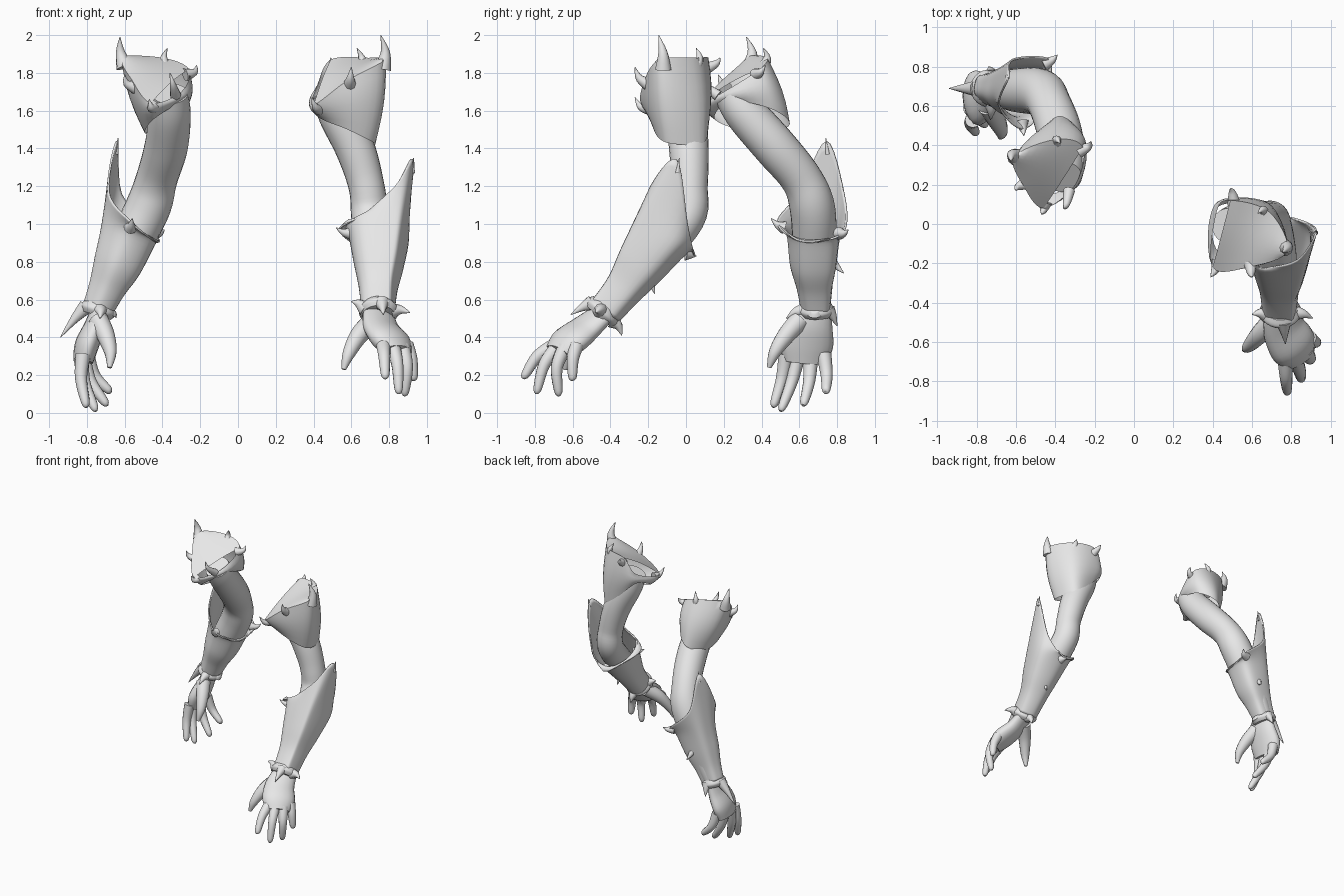
import bpy, bmesh, math
from mathutils import Vector as V

if "Cube" in bpy.data.objects:
    bpy.data.objects.remove(bpy.data.objects["Cube"])

grey = bpy.data.materials.new("armour_grey")
grey.diffuse_color = (0.8, 0.8, 0.8, 1)
grey.use_nodes = True
grey.node_tree.nodes["Principled BSDF"].inputs["Base Color"].default_value = grey.diffuse_color


def catmull(pts, per, closed):
    """Smooth a list of vectors with `per` steps per span."""
    n, out = len(pts), []
    for i in range(n if closed else n - 1):
        g = (lambda k: pts[k % n]) if closed else (lambda k: pts[max(0, min(n - 1, k))])
        a, b, c, d = g(i - 1), g(i), g(i + 1), g(i + 2)
        for s in range(per):
            t = s / per
            out.append(0.5 * (2 * b + (c - a) * t + (2 * a - 5 * b + 4 * c - d) * t * t
                              + (3 * b - a - 3 * c + d) * t ** 3))
    return out if closed else out + [pts[-1].copy()]


def add_loft(bm, rings, cap=False, closed=True):
    rows = [[bm.verts.new(p) for p in r] for r in rings]
    n = len(rows[0])
    for r, q in zip(rows, rows[1:]):
        for i in range(n if closed else n - 1):
            bm.faces.new((r[i], r[(i + 1) % n], q[(i + 1) % n], q[i]))
    if cap:
        bm.faces.new(rows[0])
        bm.faces.new(rows[-1])


def add_tube(bm, path, radii, flat=1.0, wide=None, sides=14, per=5):
    """Round or flattened tube; wide is the direction of the broad axis."""
    pts = catmull([V(p) for p in path], per, False)
    rad = [r.x for r in catmull([V((r, 0, 0)) for r in radii], per, False)]
    side = V(wide) if wide else V((0.83, 0.5, 0.21))
    rings = []
    for i, p in enumerate(pts):
        d = (pts[min(i + 1, len(pts) - 1)] - pts[max(i - 1, 0)]).normalized()
        u = (side - d * side.dot(d)).normalized()
        w = d.cross(u)
        side = u
        rings.append([p + max(rad[i], 0.001) * (math.cos(t) * u + flat * math.sin(t) * w)
                      for t in (2 * math.pi * k / sides for k in range(sides))])
    add_loft(bm, rings, True)


def add_spike(bm, base, tip, r, bend=(0, 0, 0)):
    b, t = V(base), V(tip)
    add_tube(bm, [b, (b + t) / 2 + V(bend), t], [r, r * 0.55, 0.002], sides=10, per=4)


def finish(name, bm, thick=0):
    bmesh.ops.remove_doubles(bm, verts=bm.verts, dist=0.0001)
    bmesh.ops.recalc_face_normals(bm, faces=bm.faces)
    me = bpy.data.meshes.new(name)
    bm.to_mesh(me)
    bm.free()
    ob = bpy.data.objects.new(name, me)
    bpy.context.collection.objects.link(ob)
    me.materials.append(grey)
    if thick:
        m = ob.modifiers.new("thickness", 'SOLIDIFY')
        m.thickness, m.offset = thick, -1
    bpy.ops.object.select_all(action='DESELECT')
    ob.select_set(True)
    bpy.context.view_layer.objects.active = ob
    bpy.ops.object.shade_smooth_by_angle(angle=math.radians(45))


def shoulder_plate(name, columns, cap_last, spikes):
    """Tapered shell from (top, bottom) pairs; a sloped cap spans columns 0 to cap_last."""
    tops = catmull([V(c[0]) for c in columns], 6, True)
    bots = catmull([V(c[1]) for c in columns], 6, True)
    mid = sum(tops + bots, V()) / (2 * len(tops))
    rings = []
    for k in range(7):
        t = k / 6
        ring = []
        for a, b in zip(tops, bots):
            p = a.lerp(b, t)
            out = V((p.x - mid.x, p.y - mid.y, 0)).normalized()
            ring.append(p + out * (0.02 * math.sin(math.pi * t)))
        rings.append(ring)
    bm = bmesh.new()
    add_loft(bm, rings)
    # cap stretched across the rim, leaving the inner side open for the arm
    last = cap_last * 6
    rows = []
    for i in range(last // 2):
        a, b = tops[i], tops[last - i]
        rows.append([a.lerp(b, k / 8) + V((0, -.3, 1)) * 0.015 * math.sin(math.pi * k / 8)
                     for k in range(9)])
    rows.append([tops[last // 2].copy() for k in range(9)])
    add_loft(bm, rows[:-1], closed=False)
    tip = bm.verts.new(rows[-1][0])
    edge = [bm.verts.new(p) for p in rows[-2]]
    for a, b in zip(edge, edge[1:]):
        bm.faces.new((a, b, tip))
    finish(name, bm)
    bm = bmesh.new()
    for s in spikes:
        add_spike(bm, *s)
    finish(name + "_horns", bm)


def gauntlet(name, rim, sections, spikes):
    """Forearm sleeve: pointed rim blended into round sections (centre, radius)."""
    rim = [V(p) for p in rim]
    axis = (V(sections[0][0]) - V(sections[-1][0])).normalized()
    rows = [rim]
    for c, r in sections:
        row = []
        for p in rim:
            d = p - V(c)
            row.append(V(c) + (d - axis * d.dot(axis)).normalized() * r)
        rows.append(row)
    cols = [catmull(col, 6, False) for col in zip(*rows)]
    bm = bmesh.new()
    add_loft(bm, [catmull(list(r), 6, True) for r in zip(*cols)])
    finish(name, bm, 0.01)
    bm = bmesh.new()
    for s in spikes:
        add_spike(bm, *s)
    finish(name + "_spikes", bm)


def wrist_cuff(name, centre, axis, r, tips):
    bm = bmesh.new()
    c, d = V(centre), V(axis).normalized()
    add_tube(bm, [c - d * 0.035, c, c + d * 0.03], [r * 0.9, r * 1.08, r * 0.9], sides=24)
    for t in tips:
        e = V(t) - c
        base = c + (e - d * e.dot(d)).normalized() * r * 0.75
        add_spike(bm, base, t, 0.042, -d * 0.012)
    finish(name, bm)


def hand(name, palm, radii, wide, flat, thumb, fingers):
    bm = bmesh.new()
    add_tube(bm, palm, radii, flat, wide, 18)
    add_tube(bm, thumb, [0.055, 0.048, 0.033, 0.012], sides=12)
    for base, tip, bend in fingers:
        b, t = V(base), V(tip)
        add_tube(bm, [b, b.lerp(t, 0.45) + V(bend), b.lerp(t, 0.9) + V(bend) * 0.3, t],
                 [0.04, 0.032, 0.023, 0.008], sides=12)
    finish(name, bm)


def arm(name, path, radii):
    bm = bmesh.new()
    add_tube(bm, path, radii, sides=24, per=6)
    finish(name, bm)


# Right arm (positive x)
arm("right_arm",
    [(.48, -.01, 1.70), (.53, 0, 1.58), (.62, .015, 1.4), (.68, .02, 1.2), (.70, 0, 1.03),
     (.73, -.2, .8), (.745, -.42, .54)],
    [.09, .105, .105, .095, .1, .1, .075])
shoulder_plate("right_shoulder_plate",
    [((.40, -.22, 1.63), (.42, -.13, 1.57)), ((.58, -.22, 1.76), (.58, -.17, 1.50)),
     ((.78, -.14, 1.87), (.72, -.10, 1.43)), ((.69, .06, 1.88), (.69, .09, 1.43)),
     ((.49, .12, 1.87), (.55, .11, 1.53)), ((.42, .06, 1.73), (.41, .07, 1.66))],
    4,
    [((.765, -.12, 1.82), (.755, -.145, 2.0), .045, (.02, .01, 0)),
     ((.66, .05, 1.83), (.63, .055, 1.93), .035, (.01, .02, 0)),
     ((.59, -.18, 1.73), (.6, -.27, 1.83), .04, (0, -.02, -.01)),
     ((.43, -.19, 1.61), (.39, -.27, 1.67), .035, (0, -.01, -.02)),
     ((.51, .10, 1.82), (.49, .18, 1.88), .035, (0, .02, 0))])
gauntlet("right_gauntlet",
    [(.93, -.05, 1.34), (.83, -.19, 1.20), (.65, -.22, 1.04), (.54, -.17, .97),
     (.60, -.01, .90), (.74, .04, .83), (.88, .01, 1.0)],
    [((.75, -.13, .95), .175), ((.75, -.24, .79), .14), ((.745, -.33, .66), .108),
     ((.745, -.43, .54), .095)],
    [((.60, -.16, .95), (.52, -.19, .98), .035, (0, 0, -.01)),
     ((.74, 0, .84), (.73, .055, .83), .035),
     ((.75, -.19, .71), (.75, -.165, .63), .025),
     ((.925, -.045, 1.27), (.93, -.035, 1.35), .012)])
wrist_cuff("right_cuff", (.745, -.445, .535), (0, -.65, -.76), .098,
    [(.60, -.46, .59), (.91, -.48, .53), (.77, -.61, .52), (.75, -.34, .41)])
hand("right_hand",
    [(.745, -.42, .54), (.76, -.53, .45), (.81, -.62, .38), (.845, -.68, .32)],
    [.085, .112, .125, .09], (.74, .67, 0), .55,
    [(.71, -.49, .48), (.64, -.56, .41), (.585, -.62, .31), (.56, -.64, .23)],
    [((.77, -.69, .36), (.78, -.86, .18), (0, -.02, .02)),
     ((.82, -.68, .35), (.85, -.79, .10), (.01, -.02, .02)),
     ((.87, -.64, .35), (.88, -.67, .09), (.02, -.03, .01)),
     ((.89, -.58, .36), (.93, -.60, .17), (.01, -.01, .01))])

# Left arm (negative x)
arm("left_arm",
    [(-.36, .24, 1.69), (-.36, .32, 1.58), (-.38, .47, 1.41), (-.43, .61, 1.24), (-.48, .67, 1.08),
     (-.60, .68, .84), (-.73, .69, .56)],
    [.095, .11, .115, .11, .12, .11, .075])
shoulder_plate("left_shoulder_plate",
    [((-.46, .08, 1.64), (-.44, .15, 1.56)), ((-.56, .19, 1.76), (-.49, .28, 1.50)),
     ((-.61, .34, 1.88), (-.48, .44, 1.48)), ((-.40, .43, 1.88), (-.38, .55, 1.53)),
     ((-.26, .39, 1.82), (-.27, .45, 1.61)), ((-.30, .20, 1.70), (-.29, .24, 1.65))],
    4,
    [((-.60, .34, 1.83), (-.625, .32, 1.99), .045, (-.01, .02, 0)),
     ((-.39, .41, 1.83), (-.375, .41, 1.93), .035, (-.01, .02, 0)),
     ((-.54, .21, 1.72), (-.60, .17, 1.79), .035, (-.02, 0, -.01)),
     ((-.45, .11, 1.62), (-.47, .05, 1.66), .035, (0, -.01, -.02)),
     ((-.28, .37, 1.79), (-.22, .42, 1.84), .035, (.02, 0, -.01)),
     ((-.33, .17, 1.68), (-.36, .08, 1.80), .03, (0, -.03, 0))])
gauntlet("left_gauntlet",
    [(-.645, .745, 1.44), (-.69, .60, 1.17), (-.57, .48, 1.01), (-.45, .59, .91),
     (-.42, .74, .91), (-.44, .845, .97), (-.62, .84, 1.16)],
    [((-.575, .685, .95), .155), ((-.635, .68, .78), .13), ((-.69, .685, .66), .10),
     ((-.735, .69, .56), .085)],
    [((-.57, .52, .98), (-.56, .45, 1.03), .035, (0, 0, -.01)),
     ((-.46, .81, .95), (-.39, .86, .97), .035, (.01, 0, -.01)),
     ((-.61, .77, .80), (-.59, .835, .74), .03),
     ((-.645, .75, 1.37), (-.635, .74, 1.455), .012)])
wrist_cuff("left_cuff", (-.74, .69, .545), (-.3, 0, -.95), .088,
    [(-.94, .69, .40), (-.73, .53, .50), (-.74, .80, .46), (-.65, .68, .55)])
hand("left_hand",
    [(-.735, .69, .56), (-.76, .66, .46), (-.80, .64, .36), (-.82, .63, .27)],
    [.085, .12, .14, .115], (-.1, 1, .05), .45,
    [(-.74, .60, .49), (-.70, .53, .41), (-.675, .47, .32), (-.68, .44, .24)],
    [((-.82, .53, .31), (-.80, .46, .03), (-.02, .01, 0)),
     ((-.83, .59, .29), (-.75, .50, .01), (-.02, .01, 0)),
     ((-.82, .66, .29), (-.69, .62, .04), (-.02, .01, -.01)),
     ((-.80, .73, .31), (-.67, .74, .11), (-.02, .01, -.02))])
